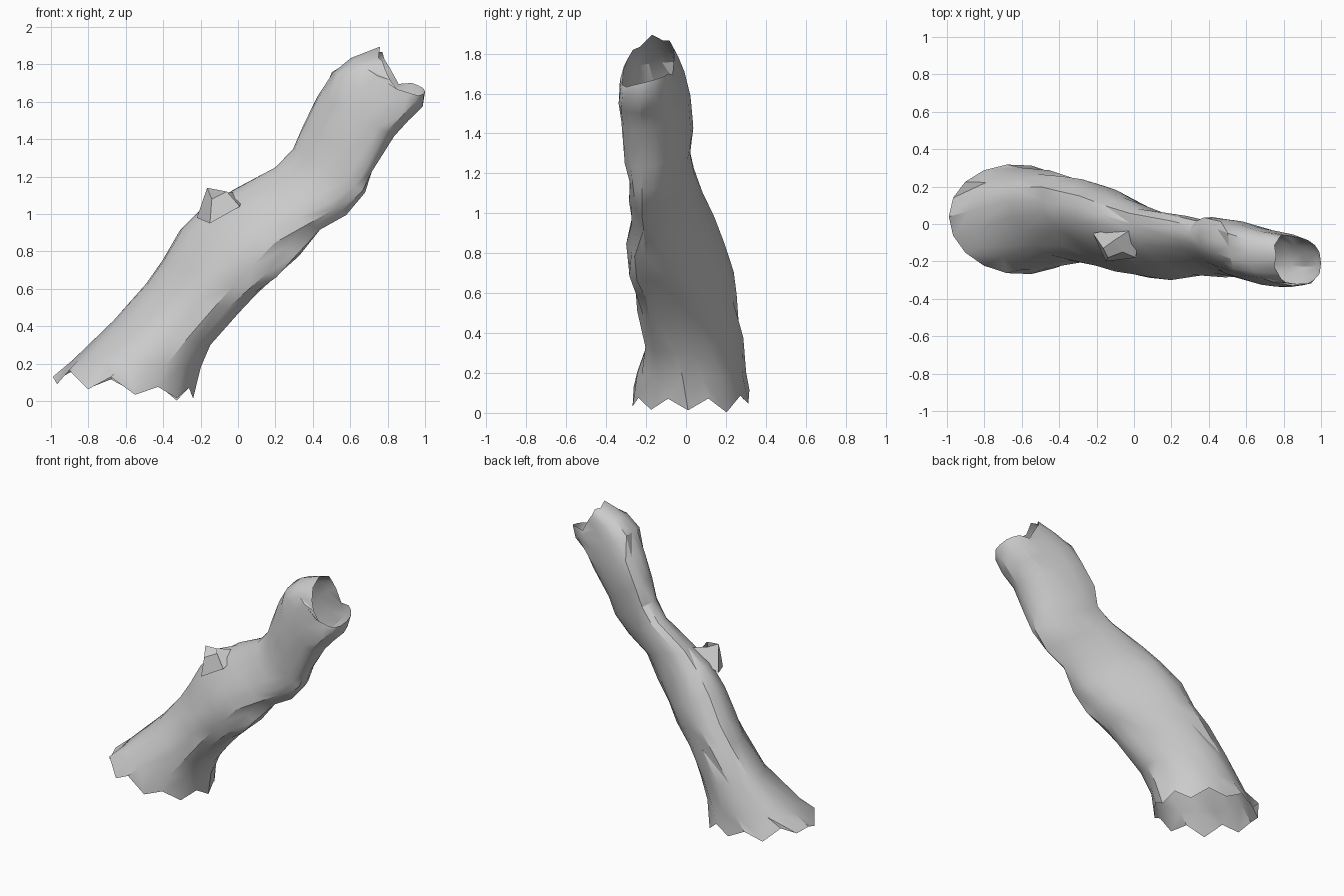
import bpy, bmesh, math, random
from mathutils import Vector

if "Cube" in bpy.data.objects:
    bpy.data.objects.remove(bpy.data.objects["Cube"])

random.seed(7)
N = 18

# Cross-sections: upper-left (x, z), lower-right (x, z), y range, skew, roundness
RINGS = [
    (-0.88, 0.22, -0.21, 0.18, -0.25, 0.30, 0.15, 1.0),
    (-0.66, 0.43, -0.15, 0.30, -0.20, 0.28, 0.35, 1.0),
    (-0.50, 0.63, 0.00, 0.47, -0.235, 0.25, 0.5, 1.0),
    (-0.40, 0.75, 0.11, 0.57, -0.265, 0.23, 0.5, 1.0),
    (-0.31, 0.91, 0.21, 0.66, -0.285, 0.20, 0.55, 1.0),
    (-0.18, 1.05, 0.32, 0.78, -0.285, 0.14, 0.6, 1.0),
    (-0.03, 1.13, 0.43, 0.92, -0.28, 0.08, 0.6, 1.0),
    (0.20, 1.25, 0.57, 1.00, -0.28, 0.035, 0.6, 0.95),
    (0.29, 1.35, 0.67, 1.12, -0.285, 0.02, 0.55, 0.9),
    (0.34, 1.48, 0.72, 1.23, -0.30, 0.03, 0.5, 0.85),
    (0.43, 1.63, 0.83, 1.42, -0.32, 0.015, 0.4, 0.8),
    (0.50, 1.76, 0.91, 1.50, -0.33, -0.015, 0.35, 0.75),
    (0.61, 1.83, 0.98, 1.58, -0.33, -0.045, 0.25, 0.7),
]


def spow(v, e):
    return math.copysign(abs(v) ** e, v)


def point(ring, i):
    ax, az, bx, bz, y0, y1, skew, e = ring
    t = 2 * math.pi * i / N
    c, s = spow(math.cos(t), e), spow(math.sin(t), e)
    y = -s * math.sqrt(1 - skew * skew) + skew * c
    y = max(-1, min(1, y))
    return Vector(((ax + bx) / 2 + c * (ax - bx) / 2,
                   (y0 + y1) / 2 + y * (y1 - y0) / 2,
                   (az + bz) / 2 + c * (az - bz) / 2))


def make_object(name, bm, angle=30):
    bmesh.ops.recalc_face_normals(bm, faces=bm.faces)
    me = bpy.data.meshes.new(name)
    bm.to_mesh(me)
    bm.free()
    ob = bpy.data.objects.new(name, me)
    bpy.context.collection.objects.link(ob)
    bpy.ops.object.select_all(action='DESELECT')
    ob.select_set(True)
    bpy.context.view_layer.objects.active = ob
    bpy.ops.object.shade_smooth_by_angle(angle=math.radians(angle))
    return ob


# Hollow leaning trunk
bm = bmesh.new()
loops = []

# Splintered bottom rim
foot = (-0.99, 0.10, -0.24, 0.07, -0.27, 0.32, 0.05, 1.0)
low = []
for i in range(N):
    p = point(foot, i)
    left = max(0, -p.x - 0.4) * 0.15
    p.z = left + (random.uniform(0.0, 0.03) if i % 2 else random.uniform(0.07, 0.1))
    if i == 0:
        p.z = 0.13
    low.append(bm.verts.new(p))
loops.append(low)

# Body with uneven bark and a swelling around the front knot
for r in RINGS:
    mid = Vector(((r[0] + r[2]) / 2, (r[4] + r[5]) / 2, (r[1] + r[3]) / 2))
    ring = []
    for i in range(N):
        p = point(r, i)
        p = mid + (p - mid) * random.uniform(0.95, 1.05)
        d = math.hypot(p.x - 0.1, p.z - 0.86)
        if p.y < mid.y and d < 0.17:
            p.y -= 0.03 * (1 - d / 0.17)
        ring.append(bm.verts.new(p))
    loops.append(ring)

# Broken top rim: high on the two ends, notched in the middle
top = (0.76, 1.87, 1.0, 1.66, -0.32, -0.06, 0.15, 0.75)
high = []
for i in range(N):
    p = point(top, i)
    c = abs(math.cos(2 * math.pi * i / N))
    drop = 0.07 * (1 - c) + (random.uniform(0.0, 0.04) if i % 2 and c < 0.95 else 0)
    p.z += 0.25 * (p.y + 0.19)
    if i == 0:
        p.z += 0.02
    high.append(bm.verts.new(p - Vector((0.6, 0, 0.8)) * drop))
loops.append(high)

for a, b in zip(loops, loops[1:]):
    for i in range(N):
        j = (i + 1) % N
        if random.random() < 0.5:
            bm.faces.new((a[i], a[j], b[j]))
            bm.faces.new((a[i], b[j], b[i]))
        else:
            bm.faces.new((a[i], a[j], b[i]))
            bm.faces.new((a[j], b[j], b[i]))
make_object("hollow_trunk", bm, 30)

# Broken branch stub on the upper side
bm = bmesh.new()
base = [bm.verts.new(v) for v in ((-0.22, -0.05, 0.98), (-0.15, -0.20, 0.95),
                                  (0.01, -0.18, 1.04), (0.03, 0.00, 1.11))]
tips = [bm.verts.new(v) for v in ((-0.165, -0.13, 1.14), (-0.14, -0.18, 1.08),
                                  (-0.06, -0.15, 1.12), (-0.11, -0.09, 1.12))]
for i in range(4):
    j = (i + 1) % 4
    bm.faces.new((base[i], base[j], tips[j], tips[i]))
bm.faces.new(tips)
make_object("branch_stub", bm, 10)
